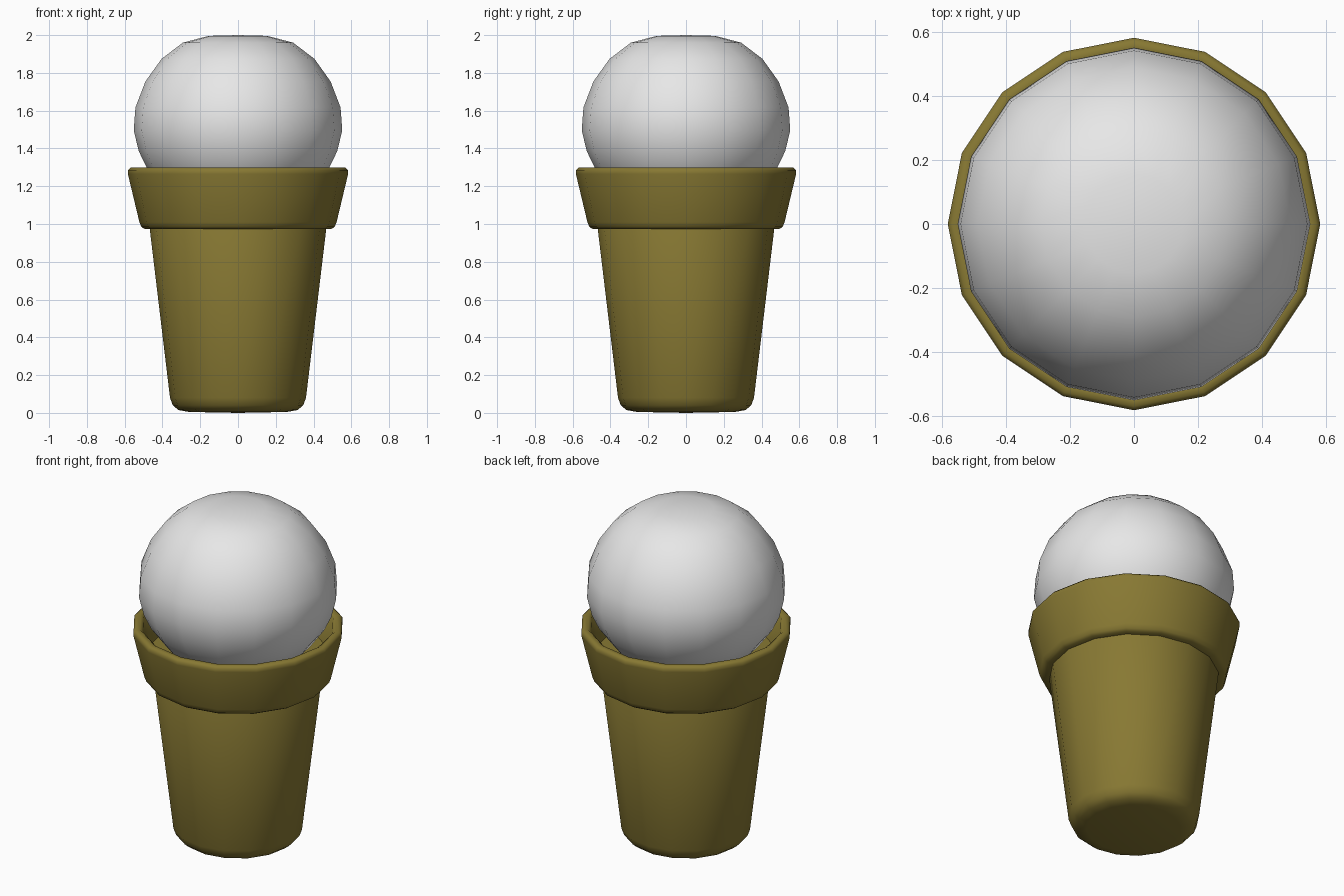
import bpy, bmesh, math

SIDES = 16

cube = bpy.data.objects.get("Cube")
if cube:
    bpy.data.objects.remove(cube, do_unlink=True)


def make_material(name, color):
    mat = bpy.data.materials.new(name)
    mat.use_nodes = True
    mat.diffuse_color = (*color, 1)
    mat.node_tree.nodes["Principled BSDF"].inputs["Base Color"].default_value = (*color, 1)
    return mat


def lathe(name, profile, mat, crease=60):
    """Turn an (r, z) profile round the z axis; r = 0 becomes a pole."""
    bm = bmesh.new()
    verts = [bm.verts.new((r, 0, z)) for r, z in profile]
    edges = [bm.edges.new(pair) for pair in zip(verts, verts[1:])]
    bmesh.ops.spin(bm, geom=verts + edges, cent=(0, 0, 0), axis=(0, 0, 1),
                   angle=math.tau, steps=SIDES, use_duplicate=False)
    bmesh.ops.remove_doubles(bm, verts=bm.verts, dist=0.0005)
    bmesh.ops.recalc_face_normals(bm, faces=bm.faces)
    mesh = bpy.data.meshes.new(name)
    bm.to_mesh(mesh)
    bm.free()
    mesh.materials.append(mat)
    obj = bpy.data.objects.new(name, mesh)
    bpy.context.collection.objects.link(obj)
    bpy.ops.object.select_all(action='DESELECT')
    obj.select_set(True)
    bpy.context.view_layer.objects.active = obj
    bpy.ops.object.shade_smooth_by_angle(angle=math.radians(crease))
    return obj


wafer = make_material("wafer_brown", (0.245, 0.19, 0.033))
cream = make_material("ice_cream_white", (0.8, 0.8, 0.8))

# Tapered cup with a rounded foot
lathe("wafer_cup", [(0, 0), (0.26, 0.005), (0.315, 0.015), (0.345, 0.04),
                    (0.36, 0.08), (0.468, 0.98), (0.45, 1.02), (0, 1.02)], wafer)

# Flared rim, open at the top, with softened edges
lathe("wafer_rim", [(0, 0.98), (0.46, 0.972), (0.495, 0.974), (0.512, 0.985),
                    (0.522, 1.01), (0.583, 1.265), (0.583, 1.285), (0.57, 1.298),
                    (0.545, 1.298), (0.53, 1.285), (0.49, 1.12), (0, 1.12)], wafer)

# Slightly squashed scoop, its lower part inside the rim
lathe("ice_cream_scoop", [(0, 2.0), (0.155, 1.996), (0.292, 1.96), (0.405, 1.874),
                          (0.49, 1.755), (0.543, 1.617), (0.552, 1.495),
                          (0.525, 1.385), (0.484, 1.3), (0.41, 1.2),
                          (0.29, 1.13), (0, 1.09)], cream)
